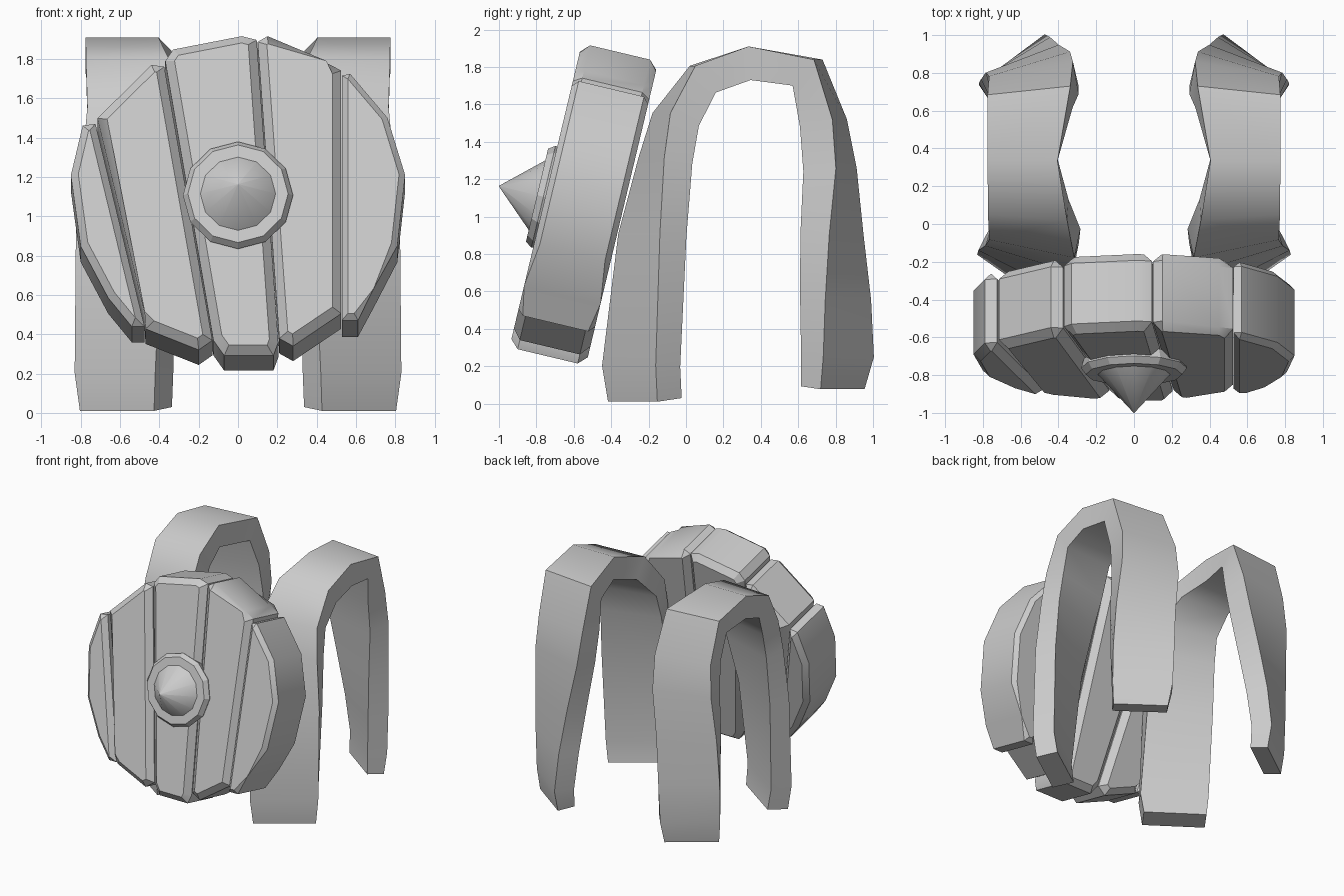
import bpy, bmesh
from math import radians, cos, sin, tau
from mathutils import Vector, Matrix

old = bpy.data.objects.get("Cube")
if old:
    bpy.data.objects.remove(old, do_unlink=True)

grey = bpy.data.materials.new("plain grey")
grey.use_nodes = True
colour = (0.6, 0.6, 0.6, 1)
grey.diffuse_color = colour
grey.node_tree.nodes["Principled BSDF"].inputs["Base Color"].default_value = colour

# Shield frame: local x across, local y up the board, local z out of its front
tilt = radians(13.4)
FRAME = Matrix.Translation((0, -0.545, 1.07)) @ Matrix.Rotation(radians(90) - tilt, 4, "X")


def finish(name, bm, smooth):
    """Turn a bmesh into a named object, smooth below the given angle."""
    bmesh.ops.recalc_face_normals(bm, faces=bm.faces)
    mesh = bpy.data.meshes.new(name)
    bm.to_mesh(mesh)
    bm.free()
    mesh.materials.append(grey)
    obj = bpy.data.objects.new(name, mesh)
    bpy.context.collection.objects.link(obj)
    bpy.ops.object.select_all(action="DESELECT")
    obj.select_set(True)
    bpy.context.view_layer.objects.active = obj
    bpy.ops.object.shade_smooth_by_angle(angle=radians(smooth))
    return obj


def loft(rings):
    """Skin closed rings of equal length and cap both ends."""
    bm = bmesh.new()
    loops = [[bm.verts.new(p) for p in ring] for ring in rings]
    for a, b in zip(loops, loops[1:]):
        for i in range(len(a)):
            j = (i + 1) % len(a)
            bm.faces.new((a[i], a[j], b[j], b[i]))
    bm.faces.new(loops[0])
    bm.faces.new(loops[-1])
    return bm


def plank(name, outline, half_depth=0.21, chamfer=0.045):
    """Thick board with chamfered front and back rims."""
    bm = loft([[(x, y, z) for x, y in outline] for z in (-half_depth, half_depth)])
    rims = [e for e in bm.edges if abs(e.verts[0].co.z - e.verts[1].co.z) < 0.01]
    bmesh.ops.bevel(bm, geom=rims, offset=chamfer, segments=1, affect="EDGES",
                    clamp_overlap=True)
    bm.transform(FRAME)
    return finish(name, bm, smooth=28)


# Shield boards, each outlined in the shield frame
boards = {
    "shield_plank_far_right": [(-.79, .36), (-.85, .1), (-.8, -.27), (-.66, -.54),
                               (-.54, -.69), (-.475, -.69), (-.725, .37)],
    "shield_plank_right": [(-.715, .4), (-.44, .68), (-.375, .67), (-.13, -.76),
                           (-.2, -.81), (-.47, -.7), (-.475, -.62)],
    "shield_plank_middle": [(-.37, .7), (-.33, .76), (.02, .83), (.095, .81),
                            (.205, -.77), (.18, -.84), (-.07, -.84), (-.125, -.76)],
    "shield_plank_left": [(.1, .8), (.15, .83), (.45, .69), (.525, .65),
                          (.525, -.62), (.28, -.79), (.21, -.75)],
    "shield_plank_far_left": [(.528, .62), (.57, .63), (.76, .4), (.85, .1),
                              (.81, -.27), (.69, -.5), (.61, -.66), (.528, -.66)],
}
for name, outline in boards.items():
    plank(name, outline)


def turned(name, profile, smooth, sides=12):
    """Revolve (radius, height) points about the shield's forward axis."""
    rings = [[(r * cos(tau * i / sides), r * sin(tau * i / sides), h)
              for i in range(sides)] for r, h in profile]
    bm = loft(rings)
    bm.transform(FRAME @ Matrix.Translation((0, -0.015, 0)))
    return finish(name, bm, smooth)


# Central boss: faceted rim and smooth spike
turned("boss_rim", [(.265, .17), (.28, .22), (.255, .255), (.19, .255)], smooth=20)
turned("boss_spike", [(.205, .24), (.002, .464)], smooth=60)

# Arm strap: band swept along an arch, each station is x, y, z, yaw, width, thickness
stations = [
    (.57, -.22, .02, 35, .46, .16),
    (.58, -.24, .2, 35, .5, .16),
    (.57, -.18, .9, 27, .49, .16),
    (.54, -.11, 1.3, 17, .47, .16),
    (.525, -.055, 1.52, 12, .46, .17),
    (.56, .09, 1.735, 4, .42, .18),
    (.59, .34, 1.82, 0, .37, .18),
    (.55, .65, 1.77, -6, .44, .18),
    (.53, .735, 1.5, -10, .45, .18),
    (.54, .77, 1.25, -14, .46, .18),
    (.57, .78, .9, -24, .45, .17),
    (.59, .8, .55, -33, .45, .16),
    (.6, .81, .25, -38, .44, .15),
    (.6, .785, .085, -36, .4, .13),
]
centres = [Vector(s[:3]) for s in stations]
rings = []
for i, (x, y, z, yaw, width, thick) in enumerate(stations):
    along = centres[min(i + 1, len(centres) - 1)] - centres[max(i - 1, 0)]
    across = Vector((cos(radians(yaw)), sin(radians(yaw)), 0))
    out = across.cross(along).normalized()
    a, b = across * width / 2, out * thick / 2
    rings.append([centres[i] + p for p in (a + b, b - a, -a - b, a - b)])

for name, side in (("left_strap", 1), ("right_strap", -1)):
    finish(name, loft([[(p.x * side, p.y, p.z) for p in r] for r in rings]), smooth=55)
